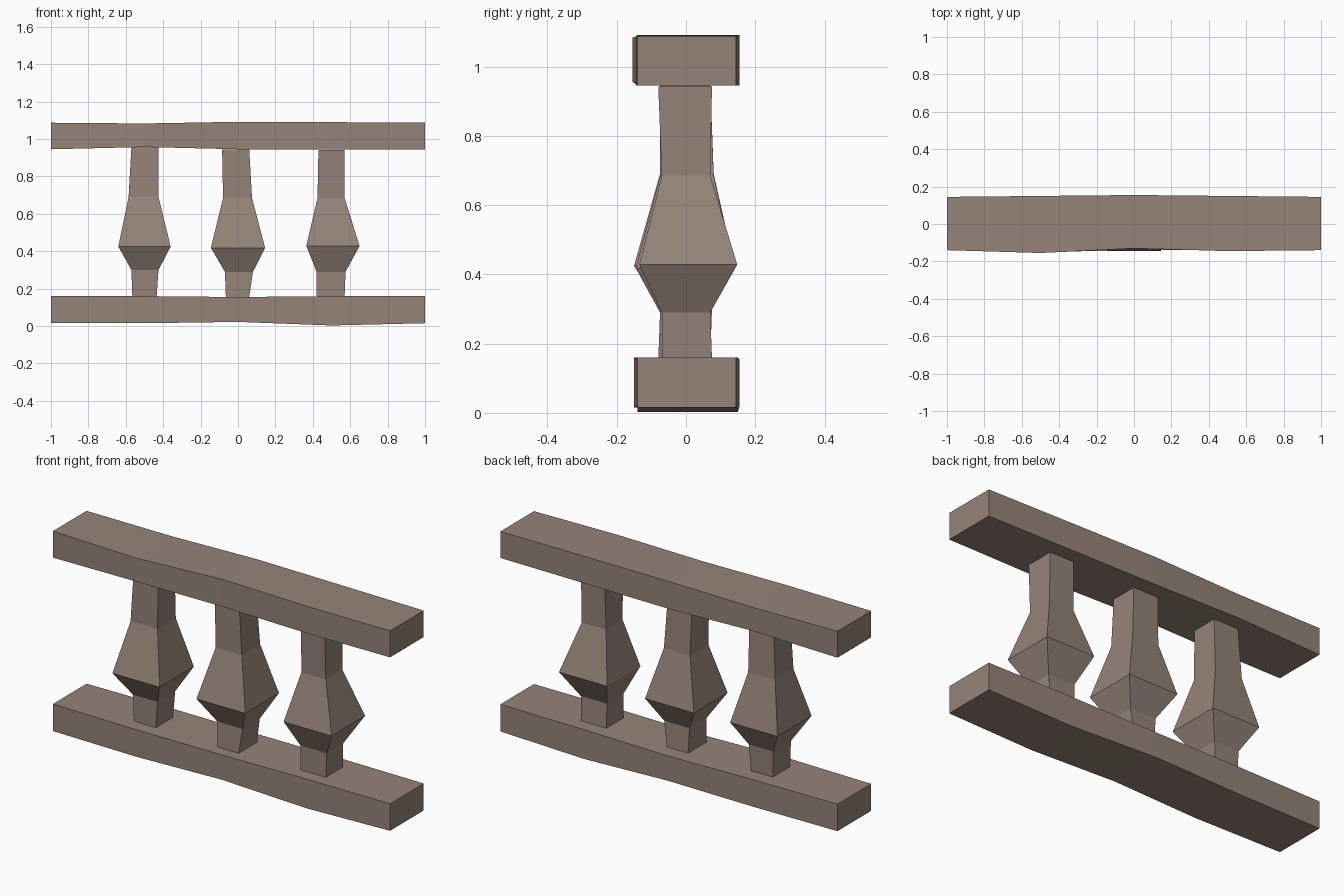
import bpy
import bmesh

cube = bpy.data.objects.get("Cube")
if cube:
    bpy.data.objects.remove(cube, do_unlink=True)

stone = bpy.data.materials.new("weathered_brown_stone")
stone.use_nodes = True
colour = (0.30, 0.23, 0.19, 1)
stone.diffuse_color = colour
stone.node_tree.nodes["Principled BSDF"].inputs["Base Color"].default_value = colour


def loft(name, rings):
    """Skin a list of four-cornered rings into a closed, flat-shaded solid."""
    bm = bmesh.new()
    loops = [[bm.verts.new(p) for p in ring] for ring in rings]
    for a, b in zip(loops, loops[1:]):
        for i in range(4):
            j = (i + 1) % 4
            bm.faces.new((a[i], a[j], b[j], b[i]))
    bm.faces.new(loops[0])
    bm.faces.new(loops[-1])
    bmesh.ops.recalc_face_normals(bm, faces=bm.faces)
    mesh = bpy.data.meshes.new(name)
    bm.to_mesh(mesh)
    bm.free()
    mesh.materials.append(stone)
    bpy.context.collection.objects.link(bpy.data.objects.new(name, mesh))


def rail(name, sections):
    # each section: front y, back y, bottom z, top z
    rings = []
    for i, (y0, y1, z0, z1) in enumerate(sections):
        x = -1 + 2 * i / (len(sections) - 1)
        rings.append([(x, y0, z0), (x, y1, z0), (x, y1, z1), (x, y0, z1)])
    loft(name, rings)


def baluster(name, levels):
    # each level: z, left and right x, front and back y
    loft(name, [[(x0, y0, z), (x1, y0, z), (x1, y1, z), (x0, y1, z)]
                for z, x0, x1, y0, y1 in levels])


# Slightly uneven rails
rail("bottom_rail", [(-.14, .145, .015, .16), (-.15, .15, .015, .16),
                     (-.14, .155, .022, .155), (-.14, .15, .003, .16),
                     (-.14, .145, .015, .16)])
rail("top_rail", [(-.14, .145, .945, 1.087), (-.155, .15, .957, 1.083),
                  (-.13, .155, .945, 1.092), (-.145, .15, .945, 1.09),
                  (-.14, .145, .945, 1.087)])

# Square hand-cut balusters
baluster("right_baluster", [
    (.158, -.565, -.435, -.075, .07), (.30, -.57, -.425, -.075, .075),
    (.425, -.64, -.36, -.15, .14), (.69, -.585, -.425, -.075, .08),
    (.957, -.57, -.425, -.07, .07)])
baluster("middle_baluster", [
    (.156, -.065, .06, -.08, .075), (.29, -.07, .08, -.075, .07),
    (.418, -.145, .145, -.145, .14), (.685, -.08, .075, -.075, .08),
    (.945, -.085, .06, -.075, .07)])
baluster("left_baluster", [
    (.16, .42, .57, -.07, .075), (.29, .42, .575, -.07, .07),
    (.428, .365, .65, -.135, .148), (.685, .425, .57, -.07, .07),
    (.942, .43, .57, -.08, .075)])
